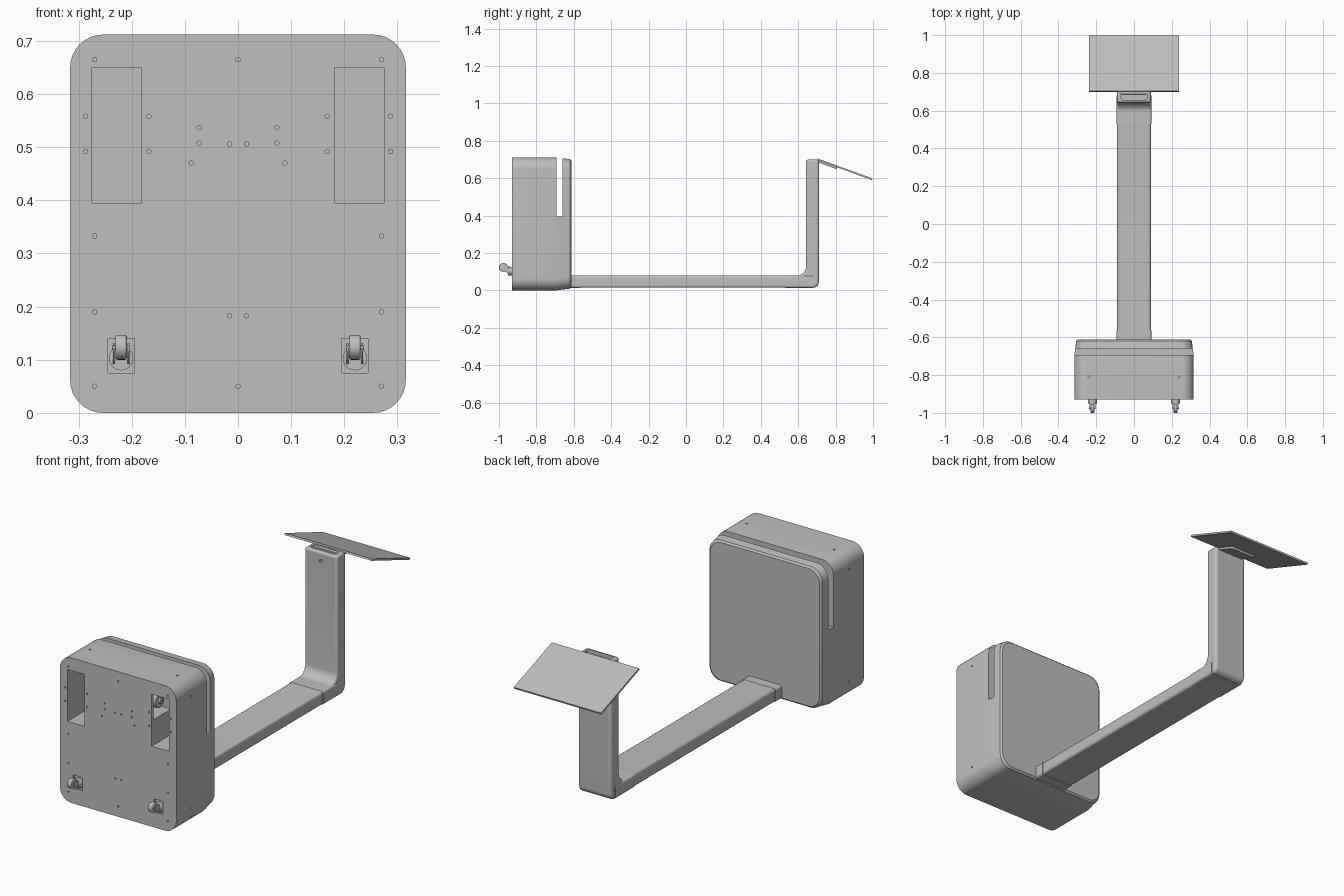
import bpy, bmesh, math
from mathutils import Matrix, Vector

cube = bpy.data.objects.get("Cube")
if cube:
    bpy.data.objects.remove(cube, do_unlink=True)

grey = bpy.data.materials.new("plain grey")
grey.use_nodes = True
GREY = (0.52, 0.52, 0.52, 1)
grey.diffuse_color = GREY
grey.node_tree.nodes["Principled BSDF"].inputs["Base Color"].default_value = GREY


def finish(name, bm, smooth=True):
    bmesh.ops.recalc_face_normals(bm, faces=bm.faces)
    mesh = bpy.data.meshes.new(name)
    bm.to_mesh(mesh)
    bm.free()
    mesh.materials.append(grey)
    ob = bpy.data.objects.new(name, mesh)
    bpy.context.collection.objects.link(ob)
    if smooth:
        shade(ob)
    return ob


def shade(ob):
    bpy.ops.object.select_all(action='DESELECT')
    ob.select_set(True)
    bpy.context.view_layer.objects.active = ob
    bpy.ops.object.shade_smooth_by_angle(angle=math.radians(30))


def add_box(bm, lo, hi):
    lo, hi = Vector(lo), Vector(hi)
    m = Matrix.Translation((lo + hi) / 2) @ Matrix.Diagonal((*(hi - lo), 1))
    return bmesh.ops.create_cube(bm, size=1, matrix=m)["verts"]


def add_cyl(bm, centre, r, depth, axis, segs=24):
    rot = Vector((0, 0, 1)).rotation_difference(Vector(axis)).to_matrix().to_4x4()
    bmesh.ops.create_cone(bm, cap_ends=True, segments=segs, radius1=r, radius2=r,
                          depth=depth, matrix=Matrix.Translation(centre) @ rot)


def arc(cx, cy, r, a0, a1, n=8):
    return [(cx + r * math.cos(math.radians(a0 + (a1 - a0) * i / n)),
             cy + r * math.sin(math.radians(a0 + (a1 - a0) * i / n))) for i in range(n + 1)]


def rounded_rect(x0, y0, x1, y1, r):
    return (arc(x1 - r, y1 - r, r, 0, 90) + arc(x0 + r, y1 - r, r, 90, 180)
            + arc(x0 + r, y0 + r, r, 180, 270) + arc(x1 - r, y0 + r, r, 270, 360))


def loft(bm, rings):
    loops = [[bm.verts.new(p) for p in ring] for ring in rings]
    n = len(loops[0])
    for a, b in zip(loops, loops[1:]):
        for i in range(n):
            bm.faces.new((a[i], a[(i + 1) % n], b[(i + 1) % n], b[i]))
    bm.faces.new(loops[0])
    bm.faces.new(loops[-1])


def cut(ob, bm, name):
    cutter = finish(name, bm, False)
    cutter.hide_render = True
    mod = ob.modifiers.new("cut", 'BOOLEAN')
    mod.object, mod.operation, mod.solver = cutter, 'DIFFERENCE', 'EXACT'
    bpy.context.view_layer.objects.active = ob
    bpy.ops.object.select_all(action='DESELECT')
    ob.select_set(True)
    bpy.ops.object.modifier_apply(modifier=mod.name)
    bpy.data.objects.remove(cutter, do_unlink=True)
    shade(ob)


# Main housing: rounded slab, slightly drawn in at the back
bm = bmesh.new()
rings = []
for y, d in [(-0.93, 0), (-0.695, 0), (-0.66, 0.005), (-0.62, 0.01), (-0.612, 0.018)]:
    rings.append([(x, y, z) for x, z in
                  rounded_rect(-0.316 + d, d, 0.316 - d, 0.712 - d, 0.062)])
loft(bm, rings)
housing = finish("housing", bm)

# Slot separating the back panel
bm = bmesh.new()
add_box(bm, (-0.5, -0.693, 0.395), (0.5, -0.66, 0.9))
cut(housing, bm, "slot_cutter")

# Wheel wells, motor recesses and caster pockets
for s in (-1, 1):
    bm = bmesh.new()
    add_box(bm, (s * 0.2285 - 0.0465, -0.95, 0.395), (s * 0.2285 + 0.0465, -0.76, 0.65))
    add_box(bm, (s * 0.22 - 0.025, -0.95, 0.075), (s * 0.22 + 0.025, -0.918, 0.14))
    cut(housing, bm, "well_cutter")
    bm = bmesh.new()
    add_box(bm, (s * 0.15 - 0.05, -0.915, 0.52), (s * 0.15 + 0.05, -0.78, 0.64))
    cut(housing, bm, "motor_cutter")

# Screw holes on the front, sides, top and underside
bm = bmesh.new()
half = [(0.27, 0.665), (0.27, 0.333), (0.27, 0.19), (0.27, 0.05), (0.168, 0.558),
        (0.287, 0.558), (0.168, 0.492), (0.287, 0.492), (0.073, 0.537),
        (0.073, 0.508), (0.016, 0.506), (0.016, 0.183), (0.088, 0.47)]
holes = half + [(-x, z) for x, z in half] + [(0, 0.665), (0, 0.05)]
for x, z in holes:
    add_cyl(bm, (x, -0.93, z), 0.0042, 0.016, (0, 1, 0), 12)
for s in (-1, 1):
    for z in (0.08, 0.632):
        add_cyl(bm, (s * 0.316, -0.815, z), 0.005, 0.016, (1, 0, 0), 12)
    for z in (0, 0.712):
        add_cyl(bm, (s * 0.238, -0.81, z), 0.005, 0.016, (0, 0, 1), 12)
cut(housing, bm, "screw_hole_cutter")

# Drive motors inside the wells, and casters
for s, side in ((-1, "right"), (1, "left")):
    bm = bmesh.new()
    add_cyl(bm, (s * 0.135, -0.85, 0.585), 0.035, 0.07, (1, 0, 0))
    add_cyl(bm, (s * 0.172, -0.85, 0.585), 0.012, 0.016, (1, 0, 0))
    finish(side + "_motor", bm)

    x = s * 0.22
    bm = bmesh.new()
    add_cyl(bm, (x, -0.934, 0.103), 0.023, 0.034, (0, 1, 0))
    for t in (-1, 1):
        # Fork cheek, tapering from swivel to axle
        cheek = [(-0.945, 0.088), (-0.945, 0.13), (-0.968, 0.132), (-0.98, 0.126),
                 (-0.98, 0.116), (-0.965, 0.1)]
        loft(bm, [[(x + t * 0.0125, y, z) for y, z in cheek],
                  [(x + t * 0.0155, y, z) for y, z in cheek]])
    add_cyl(bm, (x, -0.9755, 0.123), 0.004, 0.034, (1, 0, 0), 12)
    finish(side + "_caster_fork", bm)

    bm = bmesh.new()
    add_cyl(bm, (x, -0.9765, 0.1235), 0.0235, 0.022, (1, 0, 0), 32)
    wheel = finish(side + "_caster_wheel", bm)
    bev = wheel.modifiers.new("round", 'BEVEL')
    bev.width, bev.segments = 0.004, 2

# L-shaped arm: horizontal beam with an upright
profile = ([(-0.63, 0.015)] + arc(0.680, 0.045, 0.03, -90, 0)
           + [(0.71, 0.70), (0.642, 0.70)] + arc(0.592, 0.13, 0.05, 0, -90) + [(-0.63, 0.08)])
bm = bmesh.new()
loft(bm, [[(x, y, z) for y, z in profile] for x in (-0.089, 0.089)])
arm = finish("arm", bm)
bev = arm.modifiers.new("edges", 'BEVEL')
bev.width, bev.segments, bev.limit_method = 0.012, 4, 'ANGLE'
bpy.context.view_layer.objects.active = arm
bpy.ops.object.modifier_apply(modifier=bev.name)

# Cable opening in the upright's top and a hole in its front
bm = bmesh.new()
oval = rounded_rect(-0.07, 0.656, 0.07, 0.694, 0.016)
loft(bm, [[(x, y, z) for x, y in oval] for z in (0.682, 0.72)])
add_cyl(bm, (0, 0.642, 0.655), 0.008, 0.02, (0, 1, 0), 16)
cut(arm, bm, "arm_cutter")

# Shallow collars where the arm meets the housing and the upright
bm = bmesh.new()
for y0, y1 in ((-0.63, -0.565), (0.53, 0.68)):
    ring = rounded_rect(-0.092, 0.014, 0.092, 0.081, 0.012)
    loft(bm, [[(x, y, z) for x, z in ring] for y in (y0, y1)])
finish("arm_collars", bm)

# Tilted screen and the mounting plate beneath it
tilt = Matrix.Translation((0, 0.703, 0.706)) @ Matrix.Rotation(math.radians(-20), 4, 'X')
bm = bmesh.new()
add_box(bm, (-0.237, 0, -0.009), (0.237, 0.314, 0))
bm.transform(tilt)
finish("screen", bm, False)

bm = bmesh.new()
plate = rounded_rect(-0.07, -0.012, 0.07, 0.115, 0.012)
loft(bm, [[(x, y, z) for x, y in plate] for z in (-0.019, -0.009)])
bm.transform(tilt)
finish("screen_mount", bm)
